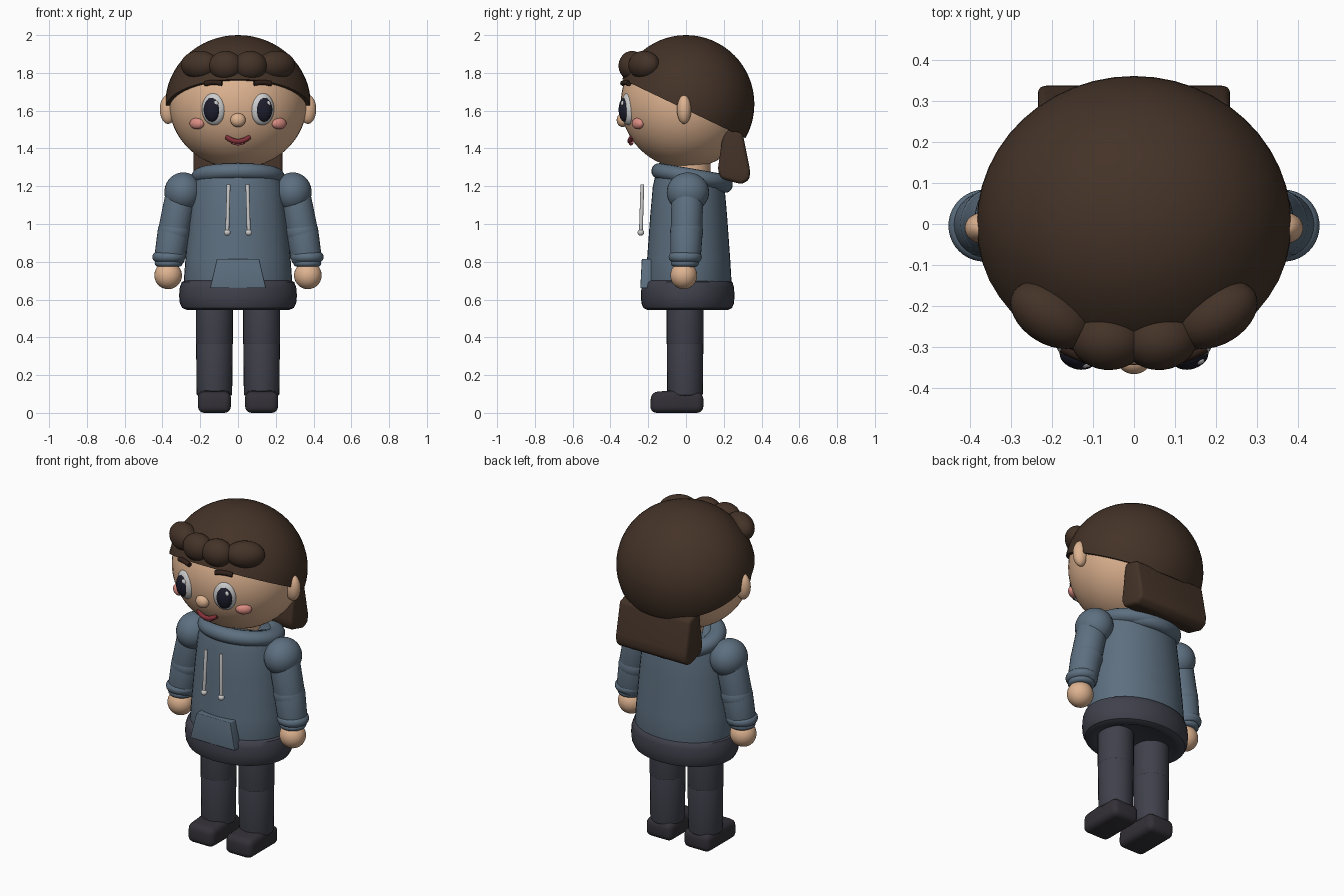
import bpy, bmesh, math
from mathutils import Vector, Matrix

if "Cube" in bpy.data.objects:
    bpy.data.objects.remove(bpy.data.objects["Cube"])

def mat(name, r, g, b):
    m = bpy.data.materials.new(name)
    m.diffuse_color = (r, g, b, 1)
    m.use_nodes = True
    m.node_tree.nodes["Principled BSDF"].inputs["Base Color"].default_value = m.diffuse_color
    return m

SKIN = mat("skin", .73, .45, .28)
HAIR = mat("hair", .058, .033, .021)
BROW = mat("brow", .03, .015, .01)
BLUE = mat("fabric", .11, .16, .215)
DARK = mat("trousers", .05, .052, .07)
SHOE = mat("shoe", .033, .03, .038)
WHITE = mat("white", .8, .8, .78)
CORD = mat("cord", .6, .6, .58)
BLACK = mat("pupil", .012, .012, .025)
BLUSH = mat("blush", .72, .27, .23)
MOUTH = mat("mouth", .22, .03, .04)
LIP = mat("lip", .5, .12, .14)

def finish(bm, name, m, angle=40):
    bmesh.ops.recalc_face_normals(bm, faces=bm.faces[:])
    me = bpy.data.meshes.new(name)
    bm.to_mesh(me)
    bm.free()
    ob = bpy.data.objects.new(name, me)
    bpy.context.collection.objects.link(ob)
    me.materials.append(m)
    bpy.ops.object.select_all(action='DESELECT')
    ob.select_set(True)
    bpy.context.view_layer.objects.active = ob
    bpy.ops.object.shade_smooth_by_angle(angle=math.radians(angle))
    return ob

def ball(name, loc, rad, m, rot=0, u=32, v=20, cut=None):
    bm = bmesh.new()
    bmesh.ops.create_uvsphere(bm, u_segments=u, v_segments=v, radius=1)
    M = Matrix.Translation(loc) @ Matrix.Rotation(rot, 4, 'Z') @ Matrix.Diagonal((*rad, 1))
    bm.transform(M)
    if cut:  # keep what lies above the plane, then close it
        g = bm.verts[:] + bm.edges[:] + bm.faces[:]
        r = bmesh.ops.bisect_plane(bm, geom=g, plane_co=cut[0], plane_no=cut[1], clear_inner=True)
        edges = [e for e in r['geom_cut'] if isinstance(e, bmesh.types.BMEdge)]
        bmesh.ops.edgeloop_fill(bm, edges=edges)
    return finish(bm, name, m)

def lathe(name, profile, m, loc=(0, 0, 0), ry=1, tilt=0, n=40, closed=False):
    bm = bmesh.new()
    rings = [[bm.verts.new((r * math.cos(2 * math.pi * i / n), r * ry * math.sin(2 * math.pi * i / n), z))
              for i in range(n)] for r, z in profile]
    pairs = list(zip(rings, rings[1:])) + ([(rings[-1], rings[0])] if closed else [])
    for a, b in pairs:
        for i in range(n):
            j = (i + 1) % n
            bm.faces.new((a[i], a[j], b[j], b[i]))
    if not closed:
        bm.faces.new(rings[0])
        bm.faces.new(rings[-1])
    bm.transform(Matrix.Translation(loc) @ Matrix.Rotation(tilt, 4, 'X'))
    return finish(bm, name, m)

def ring(name, loc, R, r, h, m, ry=1, tilt=0):
    pts = [(R + r * math.cos(t * math.pi / 8), h * math.sin(t * math.pi / 8)) for t in range(16)]
    return lathe(name, pts, m, loc, ry, tilt, closed=True)

def tube(name, a, b, r1, r2, m, bevel=0, n=28):
    a, b = Vector(a), Vector(b)
    bm = bmesh.new()
    bmesh.ops.create_cone(bm, cap_ends=True, segments=n, radius1=r1, radius2=r2, depth=(b - a).length)
    if bevel:
        rim = [e for e in bm.edges if abs(e.verts[0].co.z - e.verts[1].co.z) < 1e-5]
        bmesh.ops.bevel(bm, geom=rim, offset=bevel, segments=4, profile=.5, affect='EDGES')
    q = (b - a).to_track_quat('Z', 'Y').to_matrix().to_4x4()
    bm.transform(Matrix.Translation((a + b) / 2) @ q)
    return finish(bm, name, m)

def extrude(name, pts, vec, m, bevel=0):
    bm = bmesh.new()
    f = bm.faces.new([bm.verts.new(p) for p in pts])
    r = bmesh.ops.extrude_face_region(bm, geom=[f])
    bmesh.ops.translate(bm, vec=vec, verts=[v for v in r['geom'] if isinstance(v, bmesh.types.BMVert)])
    if bevel:
        bmesh.ops.bevel(bm, geom=bm.edges[:], offset=bevel, segments=4, profile=.5, affect='EDGES')
    return finish(bm, name, m)

def stroke(name, pts, r, m):
    cu = bpy.data.curves.new(name, 'CURVE')
    cu.dimensions = '3D'
    cu.bevel_depth, cu.bevel_resolution, cu.use_fill_caps = r, 3, True
    sp = cu.splines.new('BEZIER')
    sp.bezier_points.add(len(pts) - 1)
    for p, co in zip(sp.bezier_points, pts):
        p.co = co
        p.handle_left_type = p.handle_right_type = 'AUTO'
    cu.materials.append(m)
    ob = bpy.data.objects.new(name, cu)
    bpy.context.collection.objects.link(ob)

# head and hair cap, cut along a line that drops towards the back
ball("head", (0, 0, 1.64), (.365, .345, .345), SKIN, u=48, v=32)
ball("hair_cap", (0, 0, 1.635), (.385, .362, .365), HAIR, u=48, v=32,
     cut=((0, 0, 1.605), (0, .43, .9)))
tube("neck", (0, .02, 1.18), (0, .02, 1.36), .11, .11, SKIN)

# hair falling over the nape
nape = [(.2, 1.51), (.30, 1.48), (.34, 1.28), (.335, 1.235), (.295, 1.21), (.185, 1.24), (.168, 1.285)]
extrude("back_hair", [(-.235, y, z) for y, z in nape], (.47, 0, 0), HAIR, .02)

# face
ball("nose", (0, -.335, 1.55), (.04, .032, .037), SKIN)
stroke("mouth", [(-.062, -.285, 1.462), (-.035, -.295, 1.445), (0, -.298, 1.438),
                 (.035, -.295, 1.445), (.062, -.285, 1.462)], .013, MOUTH)
stroke("lower_lip", [(-.035, -.288, 1.436), (0, -.292, 1.428), (.035, -.288, 1.436)], .012, LIP)

for s, side in ((-1, "left"), (1, "right")):
    # fringe locks
    ball("inner_fringe_" + side, (s * .065, -.285, 1.838), (.09, .072, .078), HAIR, s * .1)
    ball("outer_fringe_" + side, (s * .203, -.222, 1.842), (.108, .072, .075), HAIR, s * .55)
    # ear, eye, brow, cheek
    ball("ear_" + side, (s * .37, -.01, 1.607), (.044, .038, .077), SKIN)
    ball("eye_" + side, (s * .127, -.303, 1.61), (.066, .042, .087), WHITE, s * .3)
    ball("pupil_" + side, (s * .138, -.325, 1.605), (.045, .03, .064), BLACK, s * .3)
    ball("eye_glint_" + side, (s * .138 + .019, -.342 + (.008 if s > 0 else 0), 1.637),
         (.016, .01, .016), WHITE, u=16, v=10)
    stroke("brow_" + side, [(s * .085, -.335, 1.745), (s * .13, -.322, 1.75), (s * .175, -.302, 1.743)],
           .014, BROW)
    ball("cheek_" + side, (s * .217, -.255, 1.532), (.044, .025, .03), BLUSH, s * .6)

    # sleeve, cuff and hand
    ball("shoulder_" + side, (s * .29, .01, 1.168), (.1, .112, .105), BLUE)
    tube("upper_sleeve_" + side, (s * .297, .008, 1.17), (s * .342, .002, .95), .084, .084, BLUE, .015)
    ball("elbow_" + side, (s * .338, .003, .96), (.087, .087, .085), BLUE)
    tube("lower_sleeve_" + side, (s * .338, .003, .97), (s * .366, -.003, .8), .086, .08, BLUE, .015)
    ring("cuff_" + side, (s * .366, -.004, .825), .062, .026, .027, BLUE, tilt=0)
    ring("cuff_edge_" + side, (s * .367, -.006, .793), .052, .022, .02, BLUE)
    ball("hand_" + side, (s * .37, -.012, .728), (.073, .071, .073), SKIN)

    # drawstrings
    tube("drawstring_" + side, (s * .05, -.231, 1.21), (s * .057, -.239, .955), .01, .01, CORD, .004, 14)
    ball("drawstring_tip_" + side, (s * .057, -.239, .955), (.018, .018, .017), CORD, u=16, v=10)

    # legs and shoes
    tube("upper_leg_" + side, (s * .125, -.005, .36), (s * .125, -.005, .64), .098, .098, DARK, .008)
    tube("lower_leg_" + side, (s * .125, -.005, .09), (s * .125, -.005, .375), .094, .097, DARK, .012)
    sole = [(-.19, .005), (.092, .005), (.092, .112), (-.06, .125), (-.185, .115)]
    extrude("shoe_" + side, [(s * .125 - .087, y, z - .005) for y, z in sole], (.174, 0, 0), SHOE, .034)

# hooded top with collar roll, hem band and front pocket
lathe("torso", [(.27, .62), (.287, .7), (.278, .82), (.257, 1.05), (.24, 1.2), (.225, 1.25), (.17, 1.27)],
      BLUE, (0, .014, 0), .79)
ring("hood_collar", (0, .032, 1.25), .198, .05, .043, BLUE, .88, -.17)
ring("hood_fold", (0, .06, 1.235), .16, .04, .04, BLUE, .95, -.2)
lathe("hem_band", [(.2, .565), (.24, .547), (.27, .545), (.295, .555), (.308, .58), (.312, .62),
                   (.308, .665), (.298, .692), (.28, .702), (.25, .70)], DARK, (0, .009, 0), .795)
extrude("front_pocket", [(-.112, -.234, .815), (.112, -.234, .815), (.148, -.242, .66), (-.148, -.242, .66)],
        (0, .06, 0), BLUE, .004)
